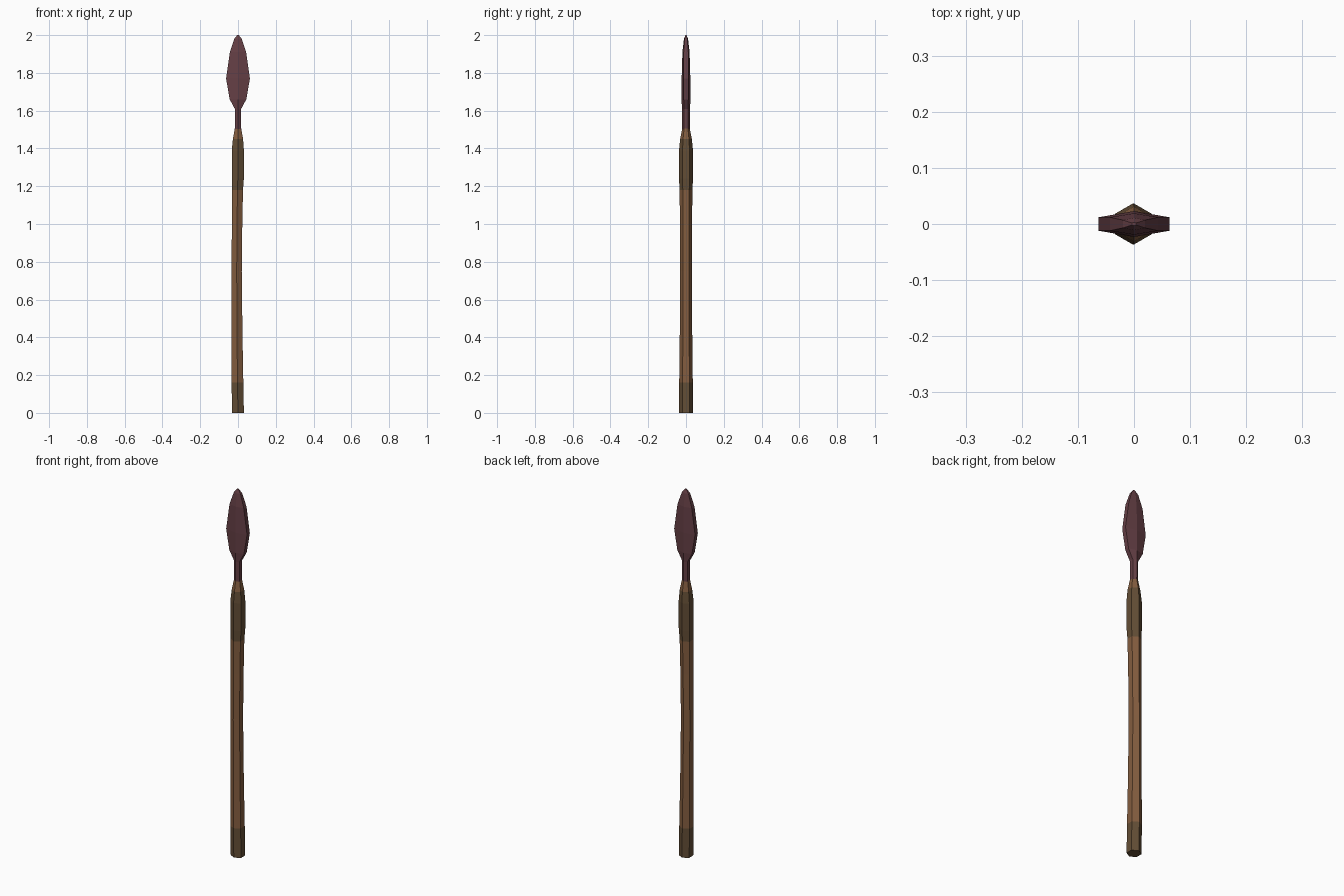
import bpy, bmesh, math

if "Cube" in bpy.data.objects:
    bpy.data.objects.remove(bpy.data.objects["Cube"])


def material(name, rgb):
    m = bpy.data.materials.new(name)
    m.diffuse_color = (*rgb, 1)
    m.use_nodes = True
    m.node_tree.nodes["Principled BSDF"].inputs["Base Color"].default_value = m.diffuse_color
    return m


def loft(name, sections, mats, bands=None):
    """Skin a list of equal-length rings, one material index per band."""
    bm = bmesh.new()
    rings = [[bm.verts.new(p) for p in s] for s in sections]
    n = len(rings[0])
    for k, (a, b) in enumerate(zip(rings, rings[1:])):
        for i in range(n):
            j = (i + 1) % n
            f = bm.faces.new((a[i], a[j], b[j], b[i]))
            f.material_index = bands[k] if bands else 0
    bm.faces.new(rings[0][::-1]).material_index = bands[0] if bands else 0
    bm.faces.new(rings[-1])
    bmesh.ops.recalc_face_normals(bm, faces=bm.faces)
    me = bpy.data.meshes.new(name)
    bm.to_mesh(me)
    bm.free()
    for m in mats:
        me.materials.append(m)
    ob = bpy.data.objects.new(name, me)
    bpy.context.collection.objects.link(ob)
    return ob


def hexagon(z, cx, r):
    # corners point along +y and -y
    return [(cx + r * math.sin(i * math.pi / 3), r * math.cos(i * math.pi / 3), z)
            for i in range(6)]


def blade_section(z, w, e, t):
    # half width, half edge thickness, half ridge thickness
    return [(0, t, z), (w, e, z), (w, -e, z), (0, -t, z), (-w, -e, z), (-w, e, z)]


wood = material("wood", (0.23, 0.11, 0.05))
wrap = material("wrap", (0.125, 0.075, 0.036))
metal = material("metal", (0.13, 0.05, 0.06))

# Slightly bowed wooden shaft with dark butt and grip wraps
shaft = [(0, 0, .036), (.16, -.003, .036), (.42, -.005, .033), (.75, -.007, .031),
         (1.0, -.005, .032), (1.18, -.003, .034), (1.24, -.001, .037),
         (1.39, -.001, .037), (1.45, 0, .031), (1.505, 0, .02)]
loft("shaft", [hexagon(*s) for s in shaft], [wood, wrap],
     [1, 0, 0, 0, 0, 1, 1, 1, 0])

# Leaf-shaped spearhead with tang, central ridge and blunt edges
head = [(1.49, .017, .011, .02), (1.61, .017, .011, .022), (1.66, .044, .012, .023),
        (1.77, .063, .012, .023), (1.91, .043, .012, .019), (1.98, .02, .007, .011),
        (2.0, .004, .002, .003)]
loft("spearhead", [blade_section(*s) for s in head], [metal])
